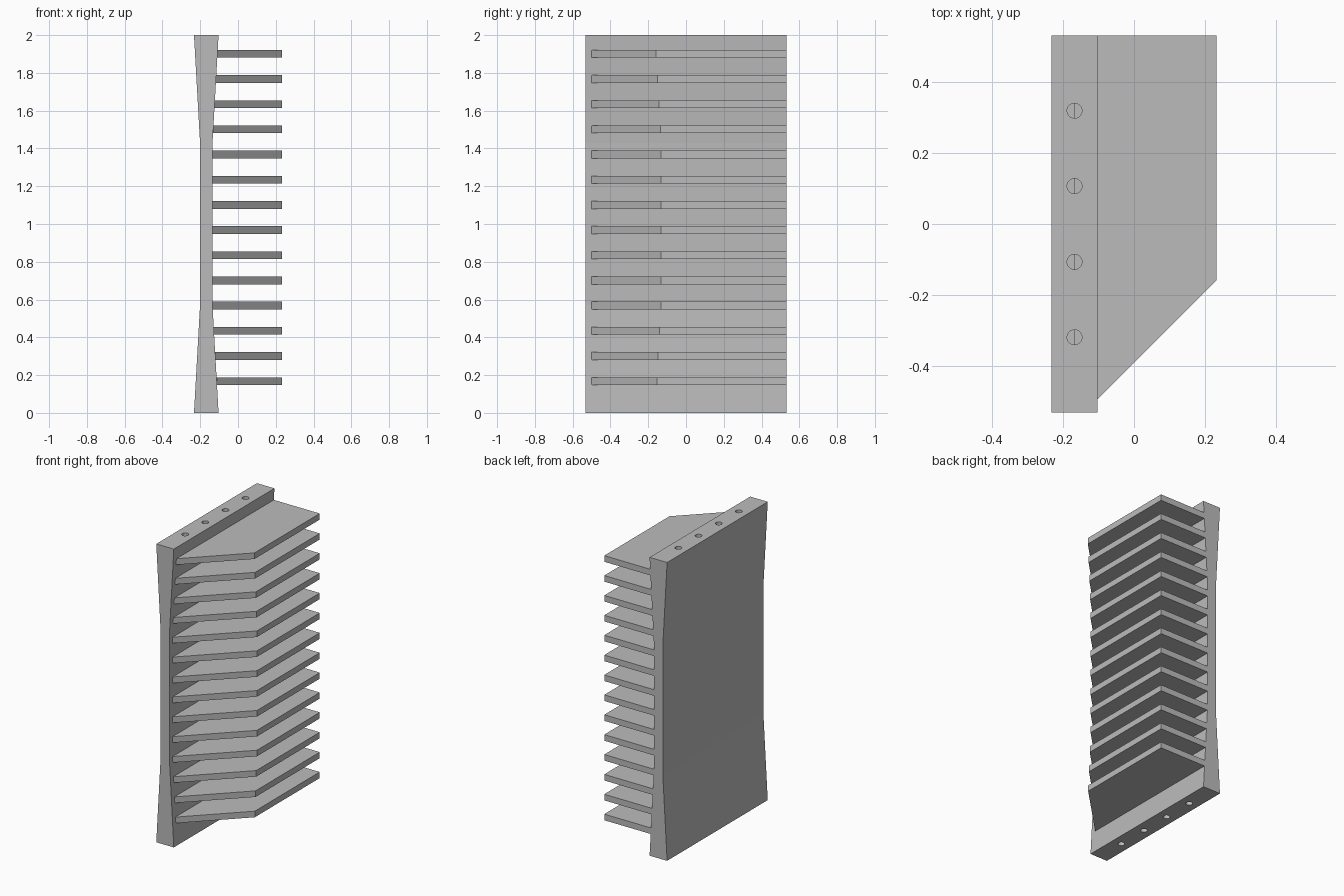
import bpy
import bmesh
from mathutils import Vector

cube = bpy.data.objects.get("Cube")
if cube:
    bpy.data.objects.remove(cube)

HALF_DEPTH = 0.533      # half the panel length along y
MID_X = -0.168          # centre plane of the panel
END_HALF, WAIST_HALF = 0.065, 0.033
TAPER = 0.57            # height of each flared end
TIP_X = 0.233
FIN_COUNT, FIN_THICK = 14, 0.041
FIN_BOTTOM, FIN_STEP = 0.168, 0.1333

grey = bpy.data.materials.new("plain_grey")
grey.use_nodes = True
grey.diffuse_color = (0.5, 0.5, 0.5, 1)
grey.node_tree.nodes["Principled BSDF"].inputs["Base Color"].default_value = (0.5, 0.5, 0.5, 1)


def prism(name, outline, offset):
    """Extrude a flat outline of 3D points along an offset."""
    bm = bmesh.new()
    face = bm.faces.new([bm.verts.new(p) for p in outline])
    extruded = bmesh.ops.extrude_face_region(bm, geom=[face])["geom"]
    verts = [g for g in extruded if isinstance(g, bmesh.types.BMVert)]
    bmesh.ops.translate(bm, verts=verts, vec=Vector(offset))
    bmesh.ops.recalc_face_normals(bm, faces=bm.faces)
    mesh = bpy.data.meshes.new(name)
    bm.to_mesh(mesh)
    bm.free()
    mesh.materials.append(grey)
    obj = bpy.data.objects.new(name, mesh)
    bpy.context.collection.objects.link(obj)
    return obj


def half_width(z):
    """Half thickness of the panel at a given height."""
    end_distance = min(z, 2 - z)
    flare = max(0, 1 - end_distance / TAPER)
    return WAIST_HALF + (END_HALF - WAIST_HALF) * flare


# Upright panel, flared at the top and bottom
levels = [0, TAPER, 2 - TAPER, 2]
outline = [(MID_X + half_width(z), -HALF_DEPTH, z) for z in levels]
outline += [(MID_X - half_width(z), -HALF_DEPTH, z) for z in reversed(levels)]
panel = prism("panel", outline, (0, 2 * HALF_DEPTH, 0))

# Blind screw holes in both ends of the panel
for z in (0, 2):
    for y in (-0.32, -0.107, 0.107, 0.32):
        bpy.ops.mesh.primitive_cylinder_add(
            vertices=32, radius=0.021, depth=0.3, location=(MID_X, y, z))
        cutter = bpy.context.object
        cutter.name = "hole_cutter"
        cutter.hide_render = True
        cutter.data.materials.append(grey)
        bpy.context.view_layer.objects.active = panel
        hole = panel.modifiers.new("screw_hole", 'BOOLEAN')
        hole.operation = 'DIFFERENCE'
        hole.solver = 'EXACT'
        hole.object = cutter
        bpy.ops.object.modifier_apply(modifier=hole.name)
        bpy.data.objects.remove(cutter)

# Horizontal fins with a 45 degree front corner starting at the panel face
for i in range(FIN_COUNT):
    z = FIN_BOTTOM + i * FIN_STEP
    face_x = MID_X + half_width(z)
    front_y = -0.5
    low = z - FIN_THICK / 2
    plan = [(MID_X, front_y), (face_x, front_y),
            (TIP_X, front_y + TIP_X - face_x),
            (TIP_X, HALF_DEPTH), (MID_X, HALF_DEPTH)]
    prism(f"fin_{i + 1}", [(x, y, low) for x, y in plan], (0, 0, FIN_THICK))
